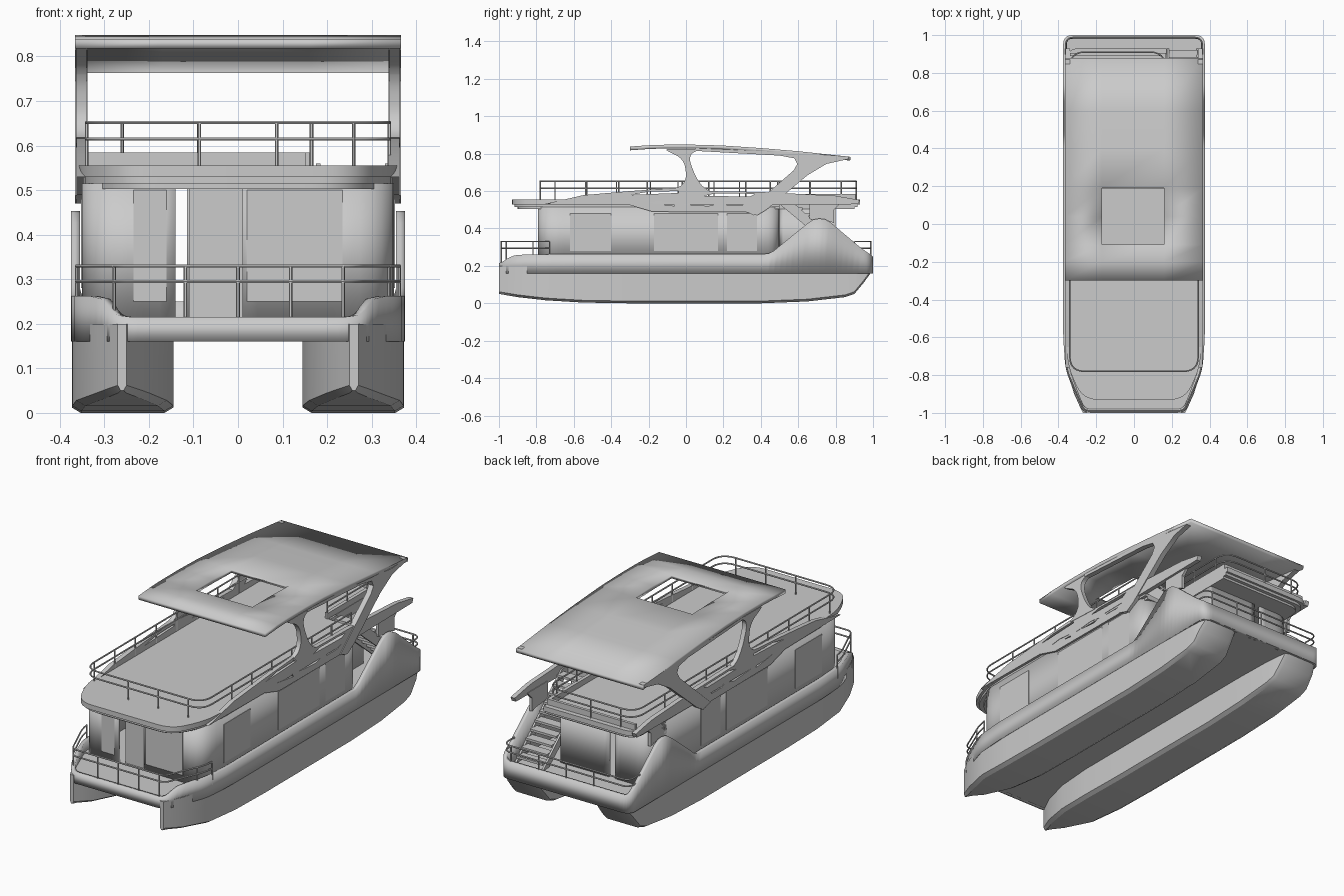
import bpy, bmesh, math
from mathutils import Vector

if "Cube" in bpy.data.objects:
    bpy.data.objects.remove(bpy.data.objects["Cube"])


def add(name, bm):
    me = bpy.data.meshes.new(name)
    bm.to_mesh(me)
    bm.free()
    ob = bpy.data.objects.new(name, me)
    bpy.context.collection.objects.link(ob)
    return ob


def rounded(pts, r, closed=True, n=6):
    """Round every corner of a 2D polyline."""
    out, m = [], len(pts)
    for i, p in enumerate(pts):
        p = Vector(p)
        if not closed and i in (0, m - 1):
            out.append(p)
            continue
        a, b = Vector(pts[i - 1]) - p, Vector(pts[(i + 1) % m]) - p
        d = min(r, a.length * .49, b.length * .49)
        s, e = p + a.normalized() * d, p + b.normalized() * d
        for k in range(n + 1):
            t = k / n
            out.append(s * (1 - t) ** 2 + p * 2 * t * (1 - t) + e * t * t)
    return out


def mirror(half):
    return half + [(-x, y) for x, y in reversed(half)]


def prism(name, outline, z0, z1):
    bm = bmesh.new()
    f = bm.faces.new([bm.verts.new((p[0], p[1], z0)) for p in outline])
    ext = bmesh.ops.extrude_face_region(bm, geom=[f])["geom"]
    bmesh.ops.translate(bm, vec=(0, 0, z1 - z0), verts=[v for v in ext if isinstance(v, bmesh.types.BMVert)])
    bmesh.ops.recalc_face_normals(bm, faces=bm.faces)
    return add(name, bm)


def box(name, x0, x1, y0, y1, z0, z1):
    return prism(name, [(x0, y0), (x1, y0), (x1, y1), (x0, y1)], z0, z1)


def interp(table, t):
    for (a, va), (b, vb) in zip(table, table[1:]):
        if t <= b:
            return va + (vb - va) * max(0, (t - a) / (b - a))
    return table[-1][1]


def wall(name, path, z0, top, thick, closed=False):
    """Upright wall along a counter-clockwise path, thickened inward."""
    path = [Vector(p) for p in path]
    dense = []
    for a, b in zip(path, path[1:] + path[:1] if closed else path[1:]):
        k = max(1, int((b - a).length / .03))
        dense += [a.lerp(b, i / k) for i in range(k)]
    if not closed:
        dense.append(path[-1])
    bm = bmesh.new()
    cols = [(bm.verts.new((p.x, p.y, z0)), bm.verts.new((p.x, p.y, interp(top, p.y)))) for p in dense]
    for a, b in zip(cols, cols[1:] + cols[:1] if closed else cols[1:]):
        bm.faces.new((a[0], b[0], b[1], a[1]))
    ob = add(name, bm)
    m = ob.modifiers.new("thick", "SOLIDIFY")
    m.thickness, m.offset = thick, -1
    return ob


def from_curve(name, splines, dims, rot=(0, 0, 0), loc=(0, 0, 0), extrude=0, bevel=0):
    cu = bpy.data.curves.new(name, "CURVE")
    cu.dimensions, cu.extrude, cu.bevel_depth, cu.bevel_resolution = dims, extrude, bevel, 1
    cu.fill_mode = "BOTH" if dims == "2D" else "FULL"
    cu.use_fill_caps = dims == "3D"
    for pts in splines:
        s = cu.splines.new("POLY")
        s.points.add(len(pts) - 1)
        for q, p in zip(s.points, pts):
            q.co = (p[0], p[1], p[2] if len(p) > 2 else 0, 1)
        s.use_cyclic_u = dims == "2D"
    tmp = bpy.data.objects.new(name + "_curve", cu)
    bpy.context.collection.objects.link(tmp)
    me = bpy.data.meshes.new_from_object(tmp.evaluated_get(bpy.context.evaluated_depsgraph_get()))
    bpy.data.objects.remove(tmp)
    ob = bpy.data.objects.new(name, me)
    ob.rotation_euler, ob.location = rot, loc
    bpy.context.collection.objects.link(ob)


def side_plates(name, loops, x0, x1):
    """Flat (y, z) plate with optional holes on both sides of the boat."""
    for tag, s in (("right", 1), ("left", -1)):
        from_curve(f"{name}_{tag}", loops, "2D", (math.pi / 2, 0, math.pi / 2),
                   (s * (x0 + x1) / 2, 0, 0), extrude=(x1 - x0) / 2)


def railing(name, path, z0, heights, gap):
    lines = [[(p[0], p[1], h) for p in path] for h in heights]
    path, run = [Vector(p) for p in path], gap
    for a, b in zip(path, path[1:]):
        run += (b - a).length
        if run >= gap:
            k = max(1, int((b - a).length / gap))
            for i in range(k):
                p = a.lerp(b, i / k)
                lines.append([(p.x, p.y, z0), (p.x, p.y, heights[-1])])
            run = 0
    p = path[-1]
    lines.append([(p.x, p.y, z0), (p.x, p.y, heights[-1])])
    from_curve(name, lines, "3D", bevel=.004)


# Twin hulls: lofted sections (y, inner x, outer x, bottom z)
stations = [(-1, .25, .27, .05), (-.97, .235, .285, .045), (-.9, .2, .317, .033), (-.75, .16, .363, .016),
            (-.55, .145, .372, .004), (-.3, .145, .373, 0), (.4, .145, .373, 0), (.65, .145, .373, .01),
            (.85, .15, .37, .033), (.9, .155, .368, .05), (.95, .16, .365, .11), (.99, .165, .35, .165)]
for tag, s in (("right", 1), ("left", -1)):
    bm, rings = bmesh.new(), []
    for y, xi, xo, zb in stations:
        c = min(.02, (xo - xi) / 3)
        sec = [(xi, .2), (xi, zb + .012), (xi + c, zb), (xo - c, zb), (xo, zb + .012), (xo, .2)]
        rings.append([bm.verts.new((s * x, y, z)) for x, z in sec])
    for a, b in zip(rings, rings[1:]):
        for i in range(6):
            bm.faces.new((a[i], a[(i + 1) % 6], b[(i + 1) % 6], b[i]))
    bm.faces.new(rings[0])
    bm.faces.new(rings[-1])
    bmesh.ops.recalc_face_normals(bm, faces=bm.faces)
    add("hull_" + tag, bm)

# Main deck and bulwark with the raised hump near the stern
deck = rounded(mirror([(.275, -1), (.363, -.77), (.375, -.6), (.375, 1)]), .05)
prism("main_deck", [p * .997 for p in deck], .16, .213)
gunwale = [(-1, .215), (-.985, .22), (-.93, .255), (-.85, .262), (.45, .265), (.64, .42), (.68, .448),
           (.73, .456), (.77, .435), (.93, .3), (.98, .265), (1, .25)]
wall("bulwark", deck, .16, gunwale, .02, True)

# Cabin walls with front and rear door openings and a stair notch
flat = [(-2, .515), (2, .515)]
wall("cabin_wall_right", rounded([(.01, -.79), (.35, -.79), (.35, .5), (.17, .5)], .11, False)
     + rounded([(.17, .52), (.17, .8), (-.115, .8)], .01, False), .21, flat, .015)
wall("cabin_wall_left", rounded([(-.15, .8), (-.35, .8), (-.35, -.79), (-.14, -.79)], .11, False), .21, flat, .015)
box("sliding_door", -.11, .012, -.772, -.765, .215, .51)
box("cabin_partition", -.1, .335, -.2, -.185, .21, .51)
for s in (1, -1):
    for i, (y0, y1) in enumerate([(-.62, -.4), (-.17, .17), (.22, .38)]):
        a, b = sorted((s * .345, s * .352))
        box(f"side_window_{i}_{'right' if s > 0 else 'left'}", a, b, y0, y1, .28, .48)
box("front_window_right", .02, .235, -.792, -.785, .25, .5)
box("front_window_left", -.235, -.16, -.792, -.785, .25, .5)

# Stairs from the stern deck to the upper deck
for i in range(10):
    z = .215 + (i + 1) * .033
    box(f"stair_{i}", .185, .335, .87 - i * .037, .92 - i * .037, z - .012, z)
side = [(.93, .215), (.88, .215), (.5, .53), (.5, .56), (.55, .56)]
for i, x in enumerate((.18, .335)):
    from_curve(f"stair_stringer_{i}", [side], "2D", (math.pi / 2, 0, math.pi / 2), (x, 0, 0), extrude=.005)

# Upper deck in stepped layers, notched over the stairs
def upper(d):
    front = rounded([(-.36 + d, -.6), (-.35 + d, -.76), (-.27 + d, -.93 + d), (.27 - d, -.93 + d),
                     (.35 - d, -.76), (.36 - d, -.6)], .08, False)
    return front + [Vector((.36 - d, .5)), Vector((.172, .5)), Vector((.172, .93 - d))] + \
        rounded([(.1, .93 - d), (-.36 + d, .93 - d), (-.36 + d, .7)], .07, False)
prism("upper_deck_soffit", upper(.03), .503, .516)
prism("upper_deck_lower_band", upper(.012), .515, .53)
prism("upper_deck", upper(0), .529, .555)
box("rear_coaming", -.34, .165, .89, .905, .55, .585)
box("stairwell_coaming", .152, .17, .5, .905, .55, .585)

# Swept side wings with slots, roof pillars and struts
wing = [(-.76, .53), (-.3, .525), (-.18, .49), (.33, .487), (.36, .47), (.45, .525), (.92, .53), (.93, .552),
        (.8, .575), (.4, .595), (.12, .6), (-.05, .618), (-.3, .6), (-.55, .578)]
slots = [[(-.29, .58), (-.04, .59), (-.04, .6), (-.2, .597)], [(-.2, .538), (-.06, .52), (-.07, .538), (-.15, .545)],
         [(-.02, .53), (.12, .52), (.16, .53), (.1, .54)], [(.1, .575), (.34, .57), (.37, .585), (.16, .588)],
         [(.22, .525), (.3, .525), (.34, .54), (.2, .538)]]
side_plates("wing", [wing] + slots, .338, .362)
pillar = [(-.08, .605), (-.02, .63), (.002, .67), (-.005, .74), (-.03, .78), (-.12, .825), (.08, .825), (.025, .8),
          (.02, .76), (.05, .68), (.09, .62), (.14, .595)]
side_plates("roof_pillar", [rounded(pillar, .03, n=3)], .34, .364)
strut = [(.32, .488), (.575, .71), (.595, .745), (.58, .775), (.5, .79), (.05, .815), (.05, .83), (.5, .81),
         (.87, .785), (.87, .772), (.75, .745), (.65, .685), (.43, .5), (.38, .47)]
side_plates("roof_strut", [strut], .338, .366)
side_plates("stern_bracket", [[(.66, .45), (.76, .44), (.79, .43), (.79, .5), (.83, .54), (.66, .54)]], .335, .35)

# Curved roof with skylight opening
ys = [(-.3, .838), (-.2, .845), (-.11, .848), (.04, .848), (.19, .844), (.4, .83), (.6, .813), (.88, .783)]
xs = (-.366, -.17, .16, .366)
bm = bmesh.new()
g = [[bm.verts.new((x, y, z)) for x in xs] for y, z in ys]
for j in range(len(ys) - 1):
    for i in range(3):
        if not (i == 1 and j in (2, 3)):
            bm.faces.new((g[j][i], g[j][i + 1], g[j + 1][i + 1], g[j + 1][i]))
m = add("roof", bm).modifiers.new("thick", "SOLIDIFY")
m.thickness, m.offset = .02, -1

# Railings
railing("upper_railing", rounded([(.34, .45), (.34, -.78), (-.34, -.78), (-.34, .91), (.165, .91), (.165, .5)],
                                 .08, False), .55, (.615, .652), .16)
railing("bow_railing", rounded([(.362, -.73), (.35, -.79), (.266, -.988), (-.266, -.988), (-.35, -.79),
                                (-.362, -.73)], .03, False), .21, (.295, .33), .11)
railing("stern_railing", rounded([(.362, .9), (.362, .988), (-.362, .988), (-.362, .9)], .05, False),
        .24, (.295, .33), .13)

# Smooth shading with sharp edges kept
for ob in bpy.context.scene.objects:
    ob.select_set(True)
    bpy.context.view_layer.objects.active = ob
bpy.ops.object.shade_smooth_by_angle(angle=math.radians(30))
